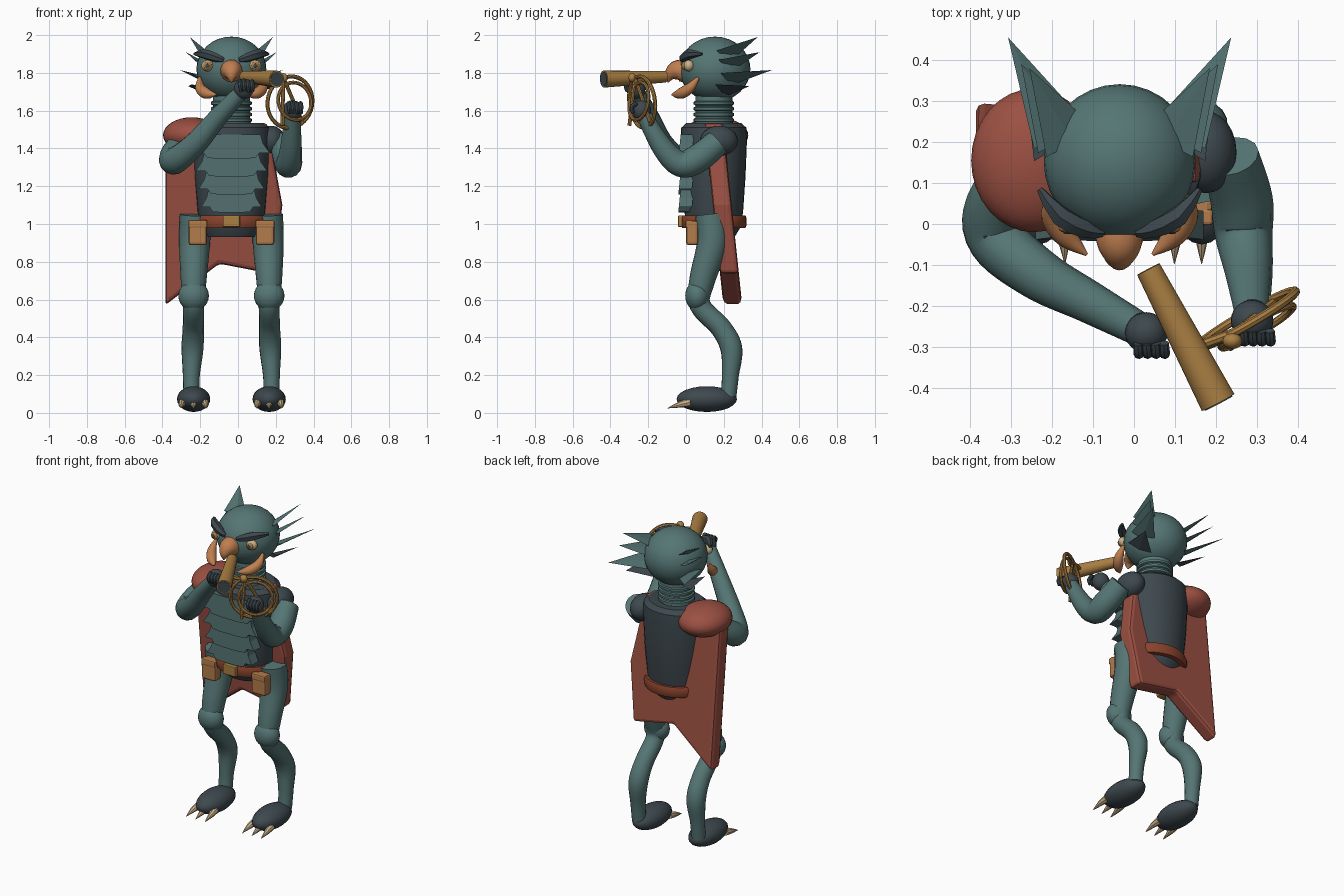
import bpy, bmesh, math
from mathutils import Vector

if "Cube" in bpy.data.objects:
    bpy.data.objects.remove(bpy.data.objects["Cube"], do_unlink=True)

CX, CY = -0.035, 0.147   # body axis


def mat(name, r, g, b):
    m = bpy.data.materials.new(name)
    m.use_nodes = True
    m.diffuse_color = (r, g, b, 1)
    m.node_tree.nodes["Principled BSDF"].inputs["Base Color"].default_value = (r, g, b, 1)
    return m


TEAL = mat("teal skin", 0.09, 0.18, 0.175)
PLATE = mat("grey teal plate", 0.08, 0.15, 0.148)
SLATE = mat("dark slate", 0.047, 0.065, 0.076)
RED = mat("brick red cloth", 0.33, 0.08, 0.055)
ORANGE = mat("beak orange", 0.52, 0.21, 0.08)
LEATHER = mat("tan leather", 0.45, 0.2, 0.07)
GOLD = mat("brass", 0.40, 0.21, 0.055)
BONE = mat("bone", 0.60, 0.45, 0.26)
BELT = mat("belt brown", 0.25, 0.055, 0.025)


def finish(name, bm, material, smooth=True):
    bmesh.ops.recalc_face_normals(bm, faces=bm.faces)
    me = bpy.data.meshes.new(name)
    bm.to_mesh(me)
    bm.free()
    me.materials.append(material)
    ob = bpy.data.objects.new(name, me)
    bpy.context.collection.objects.link(ob)
    if smooth:
        bpy.ops.object.select_all(action='DESELECT')
        ob.select_set(True)
        bpy.context.view_layer.objects.active = ob
        bpy.ops.object.shade_smooth_by_angle(angle=math.radians(40))
    return ob


def ellipsoid(name, c, r, material, segs=24):
    bm = bmesh.new()
    bmesh.ops.create_uvsphere(bm, u_segments=segs, v_segments=segs // 2, radius=1)
    bmesh.ops.scale(bm, vec=Vector(r), verts=bm.verts)
    bmesh.ops.translate(bm, vec=Vector(c), verts=bm.verts)
    return finish(name, bm, material)


def skin(bm, rings, closed=False):
    n = len(rings[0])
    pairs = list(zip(rings, rings[1:])) + ([(rings[-1], rings[0])] if closed else [])
    for a, b in pairs:
        for i in range(n):
            bm.faces.new((a[i], a[(i + 1) % n], b[(i + 1) % n], b[i]))
    if not closed:
        bm.faces.new(rings[0])
        bm.faces.new(rings[-1])


def lathe(name, profile, material, closed=False, segs=32):
    """Elliptical rings from (z, x radius, y radius)."""
    bm = bmesh.new()
    angles = [2 * math.pi * i / segs for i in range(segs)]
    rings = [[bm.verts.new((CX + rx * math.cos(a), CY + ry * math.sin(a), z)) for a in angles]
             for z, rx, ry in profile]
    skin(bm, rings, closed)
    return finish(name, bm, material)


def tube(name, pts, material, sides=14, steps=6):
    """Smooth tapering tube through (x, y, z, radius) points."""
    p = [Vector(q) for q in pts]
    path = []
    for i in range(len(p) - 1):
        a, b, c, d = p[max(i - 1, 0)], p[i], p[i + 1], p[min(i + 2, len(p) - 1)]
        for k in range(steps):
            t = k / steps
            path.append(0.5 * (2 * b + (c - a) * t + (2 * a - 5 * b + 4 * c - d) * t * t
                               + (3 * b - a - 3 * c + d) * t ** 3))
    path.append(p[-1])
    bm = bmesh.new()
    rings, u = [], None
    for i, q in enumerate(path):
        tan = (path[min(i + 1, len(path) - 1)].xyz - path[max(i - 1, 0)].xyz).normalized()
        u = tan.orthogonal() if u is None else u - tan * u.dot(tan)
        u.normalize()
        v = tan.cross(u)
        rings.append([bm.verts.new(q.xyz + max(q.w, 0.001) * (u * math.cos(a) + v * math.sin(a)))
                      for a in (2 * math.pi * k / sides for k in range(sides))])
    skin(bm, rings)
    return finish(name, bm, material)


def prism(name, outline, y_of, thick, material, bevel=0):
    """Extruded x-z outline; y_of gives the front y for a height."""
    bm = bmesh.new()
    rings = [[bm.verts.new((x, y_of(z) + off, z)) for x, z in outline] for off in (0, thick)]
    skin(bm, rings)
    ob = finish(name, bm, material, False)
    if bevel:
        mod = ob.modifiers.new("bevel", 'BEVEL')
        mod.width, mod.segments = bevel, 2
    return ob


def box(name, x, z, w, h, y, depth, material, bevel):
    corners = [(x - w / 2, z - h / 2), (x + w / 2, z - h / 2), (x + w / 2, z + h / 2), (x - w / 2, z + h / 2)]
    return prism(name, corners, lambda _: y, depth, material, bevel)


def blade(name, base, tip, broad, width, thick, material):
    """Flat diamond-section spike."""
    base, tip, broad = Vector(base), Vector(tip), Vector(broad).normalized()
    flat = (tip - base).cross(broad).normalized()
    bm = bmesh.new()
    q = [bm.verts.new(base + o) for o in (broad * width, flat * thick, -broad * width, -flat * thick)]
    t = bm.verts.new(tip)
    bm.faces.new(q)
    for i in range(4):
        bm.faces.new((q[i], q[(i + 1) % 4], t))
    return finish(name, bm, material, False)


def ring(name, c, normal, radius, minor):
    c, n = Vector(c), Vector(normal).normalized()
    u = n.orthogonal().normalized()
    v = n.cross(u)
    bm = bmesh.new()
    rings = []
    for i in range(36):
        a = math.tau * i / 36
        out = u * math.cos(a) + v * math.sin(a)
        rings.append([bm.verts.new(c + out * (radius + minor * math.cos(b)) + n * minor * math.sin(b))
                      for b in (math.tau * k / 8 for k in range(8))])
    skin(bm, rings, True)
    return finish(name, bm, GOLD)


# Trunk, neck and head
lathe("torso", [(0.93, 0.135, 0.11), (0.98, 0.16, 0.14), (1.06, 0.178, 0.155), (1.25, 0.195, 0.168),
                (1.45, 0.205, 0.176), (1.51, 0.2, 0.172), (1.535, 0.17, 0.145)], SLATE)
lathe("neck", [(1.5, 0.115, 0.11), (1.55, 0.098, 0.098), (1.7, 0.098, 0.098)], TEAL)
for k in range(4):
    z = 1.55 + 0.03 * k
    lathe("neck_ring", [(z - 0.013, 0.095, 0.095), (z - 0.007, 0.108, 0.106),
                        (z + 0.007, 0.108, 0.106), (z + 0.013, 0.095, 0.095)], TEAL)
ellipsoid("head", (CX, 0.153, 1.82), (0.185, 0.188, 0.172), TEAL, 32)
tube("beak", [(CX, 0.0, 1.81, 0.06), (CX, -0.05, 1.81, 0.055), (CX, -0.085, 1.785, 0.032),
              (CX, -0.095, 1.75, 0.004)], ORANGE)

# Chest scales, overlapping downwards
for k in range(4):
    t, w = 1.475 - 0.095 * k, 0.205 - 0.015 * k
    half = [(0.75 * w, t), (0.82 * w, t - 0.05), (w, t - 0.1), (0.72 * w, t - 0.1),
            (0.62 * w, t - 0.125), (0.28 * w, t - 0.13)]
    outline = [(CX + x, z) for x, z in half] + [(CX - x, z) for x, z in reversed(half)]
    prism("chest_scale", outline, lambda z, k=k, t=t: -0.028 - 0.1 * (t - z), 0.07, PLATE)

# Belt, buckle and cape
lathe("belt", [(0.98, 0.15, 0.13), (0.98, 0.19, 0.168), (0.995, 0.197, 0.174),
               (1.03, 0.197, 0.174), (1.045, 0.19, 0.168), (1.045, 0.15, 0.13)], BELT, True)
box("buckle", CX, 1.015, 0.09, 0.062, -0.042, 0.04, GOLD, 0.005)
prism("cape", [(-0.385, 1.45), (-0.2, 1.535), (0.155, 1.535), (0.235, 1.1), (0.185, 0.735),
               (-0.1, 0.79), (-0.385, 0.57)], lambda z: 0.1 + (1.5 - z) * 0.105, 0.1, RED, 0.02)
ellipsoid("right_pauldron", (-0.245, 0.155, 1.47), (0.152, 0.175, 0.095), RED, 32)
ellipsoid("left_shoulder", (0.175, 0.175, 1.44), (0.075, 0.1, 0.08), SLATE)

# Mirrored parts
for s, side in ((1, "left"), (-1, "right")):
    def m(dx, *rest):
        return (CX + s * dx, *rest)

    ellipsoid(side + "_eye", m(0.125, 0.014, 1.838), (0.034, 0.03, 0.03), BONE, 16)
    ellipsoid(side + "_iris", m(0.127, -0.01, 1.838), (0.022, 0.012, 0.022), GOLD, 16)
    ellipsoid(side + "_pupil", m(0.127, -0.02, 1.838), (0.011, 0.005, 0.011), SLATE, 12)
    tube(side + "_brow", [m(0.04, -0.02, 1.868, 0.012), m(0.08, -0.012, 1.88, 0.024),
                          m(0.145, 0.02, 1.9, 0.026), m(0.195, 0.085, 1.9, 0.008)], SLATE, 6, 2)
    tube(side + "_jaw_tusk", [m(0.168, 0.065, 1.775, 0.008), m(0.165, 0.02, 1.72, 0.027),
                              m(0.13, -0.03, 1.69, 0.028), m(0.08, -0.075, 1.685, 0.004)], ORANGE)

    # Head crest
    for dx, y, z, tx, ty, tz, colour in ((0.12, 0.2, 1.89, 0.22, 0.38, 1.99, TEAL),
                                         (0.14, 0.21, 1.84, 0.24, 0.39, 1.91, TEAL),
                                         (0.15, 0.22, 1.77, 0.272, 0.455, 1.815, TEAL),
                                         (0.15, 0.19, 1.71, 0.23, 0.335, 1.73, SLATE)):
        blade(side + "_crest_blade", m(dx, y, z), m(tx, ty, tz), (0.8 * s, -0.5, 0.4), 0.075, 0.014, colour)

    # Legs and feet
    tube(side + "_leg", [m(0.19, 0.132, 1.05, 0.083), m(0.195, 0.14, 0.9, 0.082), m(0.2, 0.085, 0.7, 0.068),
                         m(0.2, 0.075, 0.57, 0.056), m(0.202, 0.185, 0.45, 0.056),
                         m(0.206, 0.24, 0.34, 0.058), m(0.212, 0.235, 0.2, 0.045),
                         m(0.212, 0.225, 0.09, 0.042)], TEAL, 16)
    ellipsoid(side + "_knee", m(0.2, 0.06, 0.62), (0.081, 0.064, 0.08), TEAL)
    ellipsoid(side + "_foot", m(0.2, 0.11, 0.073), (0.088, 0.16, 0.068), SLATE)
    for d in (-0.058, 0, 0.058):
        tube(side + "_claw", [m(0.2 + d, 0.02, 0.055, 0.022), m(0.2 + d * 1.1, -0.03, 0.045, 0.017),
                              m(0.2 + d * 1.15, -0.097, 0.025, 0.001)], BONE, 8, 2)
    box(side + "_pouch", CX + s * 0.178, 0.953, 0.098, 0.13, 0.0, 0.065, LEATHER, 0.014)
    box(side + "_pouch_flap", CX + s * 0.178, 1.0, 0.1, 0.04, -0.003, 0.04, LEATHER, 0.008)

# Arms and hands
tube("right_arm", [(-0.27, 0.15, 1.46, 0.07), (-0.335, 0.05, 1.37, 0.074), (-0.335, -0.035, 1.335, 0.072),
                   (-0.23, -0.125, 1.42, 0.063), (-0.11, -0.19, 1.56, 0.052), (0.01, -0.255, 1.69, 0.042)], TEAL)
tube("left_arm", [(0.235, 0.165, 1.43, 0.07), (0.262, 0.06, 1.345, 0.076), (0.268, -0.03, 1.318, 0.07),
                  (0.28, -0.12, 1.4, 0.058), (0.288, -0.22, 1.57, 0.042)], TEAL)
for name, x, y, z in (("right", 0.03, -0.265, 1.715), ("left", 0.288, -0.235, 1.6)):
    ellipsoid(name + "_hand", (x, y, z), (0.052, 0.05, 0.055), SLATE)
    for k in range(4):
        tube(name + "_finger", [(x - 0.02 + 0.021 * k, y - 0.025, z + 0.04, 0.012),
                                (x - 0.018 + 0.021 * k, y - 0.052, z + 0.02, 0.013),
                                (x - 0.016 + 0.021 * k, y - 0.045, z - 0.015, 0.009)], SLATE, 8, 3)

# Horn: main pipe, dark mouth, coiled rings and rods
start, end = Vector((0.035, -0.11, 1.78)), Vector((0.205, -0.435, 1.767))
tube("horn_pipe", [(*start, 0.031), (*end, 0.045)], GOLD, 20, 1)
axis = (end - start).normalized()
tube("horn_mouth", [(*(end - axis * 0.004), 0.038), (*(end + axis * 0.003), 0.038)], SLATE, 20, 1)
ring("horn_coil", (0.275, -0.232, 1.645), (-0.5, 0.87, 0.1), 0.137, 0.011)
ring("horn_inner_coil", (0.3, -0.25, 1.65), (-0.5, 0.87, -0.15), 0.1, 0.01)
ellipsoid("horn_knob", (0.24, -0.285, 1.775), (0.024, 0.02, 0.024), GOLD, 12)
tube("horn_joint", [(0.15, -0.3, 1.765, 0.012), (0.245, -0.265, 1.765, 0.012)], GOLD, 8, 1)
for x, y, z in ((0.34, -0.19, 1.54), (0.235, -0.3, 1.52)):
    tube("horn_rod", [(0.24, -0.27, 1.775, 0.01), (x, y, z, 0.01)], GOLD, 8, 1)
